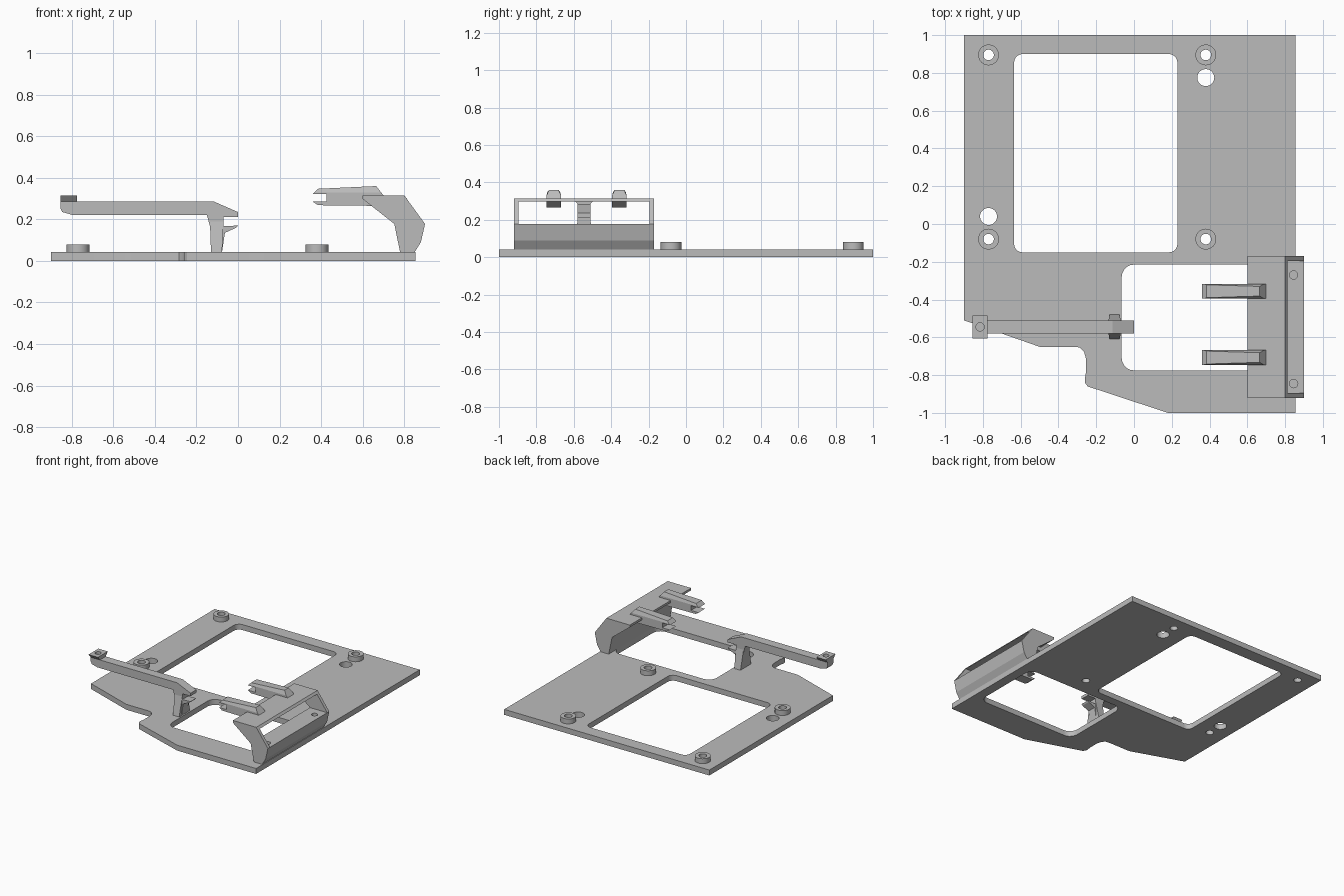
import bpy, bmesh, math

cube = bpy.data.objects.get("Cube")
if cube:
    bpy.data.objects.remove(cube, do_unlink=True)

grey = bpy.data.materials.new("light grey plastic")
grey.use_nodes = True
grey.diffuse_color = (0.5, 0.5, 0.5, 1)
grey.node_tree.nodes["Principled BSDF"].inputs["Base Color"].default_value = (0.5, 0.5, 0.5, 1)


def to_object(bm, name):
    bmesh.ops.recalc_face_normals(bm, faces=bm.faces)
    mesh = bpy.data.meshes.new(name)
    bm.to_mesh(mesh)
    bm.free()
    mesh.materials.append(grey)
    obj = bpy.data.objects.new(name, mesh)
    bpy.context.collection.objects.link(obj)
    return obj


def prism_mesh(points, place, depth):
    """Extrude a flat profile along the depth vector."""
    bm = bmesh.new()
    face = bm.faces.new([bm.verts.new(place(*p)) for p in points])
    out = bmesh.ops.extrude_face_region(bm, geom=[face])["geom"]
    bmesh.ops.translate(bm, vec=depth, verts=[v for v in out if isinstance(v, bmesh.types.BMVert)])
    return bm


def slab(points, z0, z1):
    return prism_mesh(points, lambda x, y: (x, y, z0), (0, 0, z1 - z0))


def side_profile(points, y0, y1):
    return prism_mesh(points, lambda x, z: (x, y0, z), (0, y1 - y0, 0))


def rounded_rect(x0, x1, y0, y1, r):
    pts = []
    corners = [(x1 - r, y1 - r), (x0 + r, y1 - r), (x0 + r, y0 + r), (x1 - r, y0 + r)]
    for i, (cx, cy) in enumerate(corners):
        for k in range(6):
            a = math.pi / 2 * (i + k / 5)
            pts.append((cx + r * math.cos(a), cy + r * math.sin(a)))
    return pts


def circle(x, y, r):
    return [(x + r * math.cos(i * math.tau / 32), y + r * math.sin(i * math.tau / 32)) for i in range(32)]


def cut(obj, bm):
    cutter = to_object(bm, "cutter")
    cutter.hide_render = True
    mod = obj.modifiers.new("cut", "BOOLEAN")
    mod.operation = "DIFFERENCE"
    mod.solver = "EXACT"
    mod.object = cutter
    bpy.context.view_layer.objects.active = obj
    bpy.ops.object.modifier_apply(modifier=mod.name)
    bpy.data.objects.remove(cutter, do_unlink=True)


def smooth(obj):
    bpy.ops.object.select_all(action="DESELECT")
    obj.select_set(True)
    bpy.context.view_layer.objects.active = obj
    bpy.ops.object.shade_smooth_by_angle(angle=math.radians(30))


def loft(name, low, high, z0, z1):
    """Block between two rectangles (x0, x1, y0, y1)."""
    bm = bmesh.new()
    rings = []
    for (x0, x1, y0, y1), z in ((low, z0), (high, z1)):
        rings.append([bm.verts.new((x, y, z)) for x, y in ((x0, y0), (x1, y0), (x1, y1), (x0, y1))])
    for ring in rings:
        bm.faces.new(ring)
    for i in range(4):
        j = (i + 1) % 4
        bm.faces.new((rings[0][i], rings[0][j], rings[1][j], rings[1][i]))
    return to_object(bm, name)


# Base plate with two windows and round holes
T = 0.042
outline = [(-0.9, 1), (0.855, 1), (0.855, -1), (0.18, -1), (-0.245, -0.86), (-0.26, -0.84),
           (-0.26, -0.82), (-0.255, -0.79), (-0.255, -0.71), (-0.265, -0.675), (-0.285, -0.655),
           (-0.31, -0.65), (-0.5, -0.65), (-0.7, -0.58), (-0.9, -0.51)]
plate = to_object(slab(outline, 0, T), "base_plate")
cut(plate, slab(rounded_rect(-0.635, 0.23, -0.15, 0.9, 0.045), -0.1, 0.1))
cut(plate, slab(rounded_rect(-0.065, 0.78, -0.775, -0.215, 0.065), -0.1, 0.1))
for x, y in ((0.38, 0.775), (-0.77, 0.04)):
    cut(plate, slab(circle(x, y, 0.045), -0.1, 0.1))

# Screw bosses with through holes
for i, (x, y) in enumerate([(x, y) for x in (-0.77, 0.38) for y in (-0.08, 0.895)]):
    boss = to_object(slab(circle(x, y, 0.055), T, 0.08), f"screw_boss_{i + 1}")
    for part in (plate, boss):
        cut(part, slab(circle(x, y, 0.028), -0.1, 0.2))
    smooth(boss)
smooth(plate)

# Long arm with hooked end and post
arm = [(-0.855, 0.285), (-0.115, 0.285), (0, 0.235), (0, 0.212), (-0.07, 0.212), (-0.07, 0.167),
       (0, 0.17), (-0.008, 0.16), (-0.063, 0.135), (-0.077, T), (-0.13, T), (-0.125, 0.13),
       (-0.15, 0.222), (-0.8, 0.222), (-0.845, 0.235), (-0.855, 0.255)]
to_object(side_profile(arm, -0.58, -0.51), "long_arm")

# Flared foot of the post
loft("post_foot", (-0.13, -0.077, -0.61, -0.48), (-0.135, -0.07, -0.58, -0.51), T, 0.19)

# Pad at the free end of the arm
pad = loft("arm_pad", (-0.855, -0.775, -0.58, -0.51), (-0.855, -0.775, -0.605, -0.485), 0.285, 0.315)
cut(pad, slab(circle(-0.815, -0.545, 0.022), 0.295, 0.4))

# Side bracket: end cheeks, top shelf and lower bar
cheek = [(0.6, 0.315), (0.8, 0.315), (0.9, 0.178), (0.88, 0.09), (0.85, T), (0.78, T),
         (0.752, 0.178), (0.6, 0.298)]
for name, y in (("front_cheek", -0.92), ("rear_cheek", -0.195)):
    to_object(side_profile(cheek, y, y + 0.025), name)
shelf = [(0.6, 0.315), (0.8, 0.315), (0.813, 0.298), (0.6, 0.298)]
to_object(side_profile(shelf, -0.895, -0.195), "top_shelf")
bar = to_object(side_profile(cheek[2:7], -0.895, -0.195), "lower_bar")
for y in (-0.27, -0.845):
    cut(bar, slab(circle(0.845, y, 0.022), 0.12, 0.3))

# Notched fingers with tapered tops
finger = [(0.36, 0.322), (0.385, 0.347), (0.665, 0.36), (0.7, 0.315), (0.69, 0.298), (0.645, 0.265),
          (0.385, 0.268), (0.36, 0.285), (0.425, 0.285), (0.425, 0.322)]
for name, y in (("front_finger", -0.707), ("rear_finger", -0.356)):
    bm = side_profile(finger, y - 0.039, y + 0.039)
    bmesh.ops.bisect_plane(bm, geom=bm.verts[:] + bm.edges[:] + bm.faces[:],
                           plane_co=(0, 0, 0.33), plane_no=(0, 0, 1))
    for v in bm.verts:
        if v.co.z > 0.331:
            v.co.y = y + (v.co.y - y) * (0.65 if v.co.x > 0.5 else 0.88)
    to_object(bm, name)
